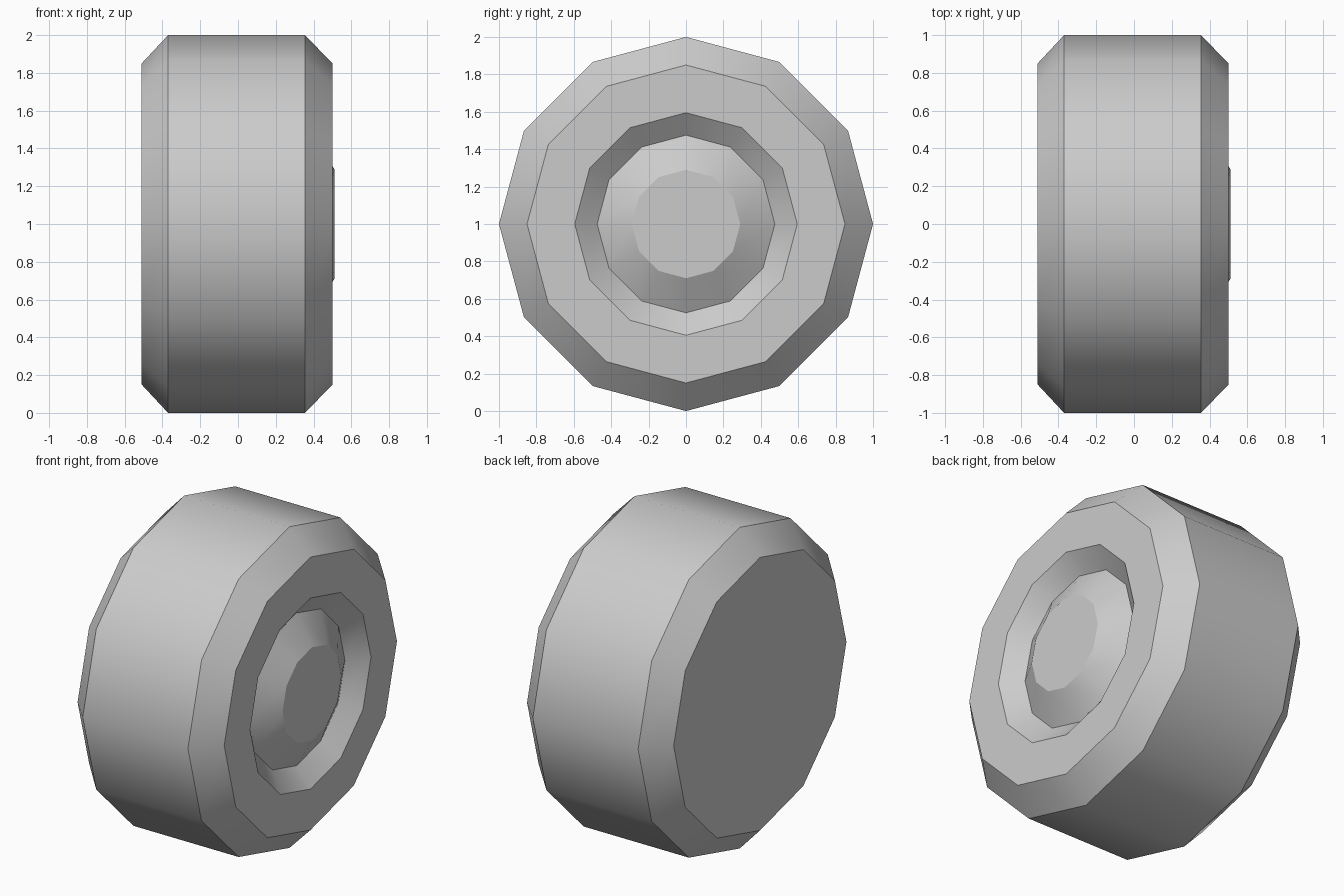
import bpy, bmesh
from math import sin, cos, tau

SIDES = 12

cube = bpy.data.objects.get("Cube")
if cube:
    bpy.data.objects.remove(cube, do_unlink=True)

grey = bpy.data.materials.new("wheel grey")
grey.use_nodes = True
colour = (0.6, 0.6, 0.6, 1)
grey.diffuse_color = colour
grey.node_tree.nodes["Principled BSDF"].inputs["Base Color"].default_value = colour


def lathe(name, profile, cap_start=False, cap_end=False):
    """Turn (x, radius) points around the wheel axle; rings stay crisp, bands are smooth."""
    bm = bmesh.new()
    rings = []
    for x, r in profile:
        angles = [tau * i / SIDES for i in range(SIDES)]
        rings.append([bm.verts.new((x, r * sin(a), r * cos(a))) for a in angles])
    for a, b in zip(rings, rings[1:]):
        for i in range(SIDES):
            j = (i + 1) % SIDES
            bm.faces.new((a[i], a[j], b[j], b[i])).smooth = True
    if cap_start:
        bm.faces.new(rings[0][::-1])
    if cap_end:
        bm.faces.new(rings[-1])
    # Keep each ring edge sharp
    for ring in rings:
        for i in range(SIDES):
            bm.edges.get((ring[i], ring[(i + 1) % SIDES])).smooth = False
    # Profiles run from the back to the front, so the walls face outward
    bm.normal_update()
    if cap_start or cap_end:
        cap = bm.faces[:][-1]
        if cap.normal.x * (1 if cap_end else -1) < 0:
            bmesh.ops.reverse_faces(bm, faces=bm.faces[:])
    mesh = bpy.data.meshes.new(name)
    bm.to_mesh(mesh)
    bm.free()
    mesh.materials.append(grey)
    obj = bpy.data.objects.new(name, mesh)
    obj.location.z = 1
    bpy.context.collection.objects.link(obj)
    return obj


# Tyre: flat back, bevelled tread, front wall and sloped recess
lathe("tyre", [(-0.51, 0.85), (-0.37, 1), (0.355, 1), (0.5, 0.85),
               (0.5, 0.595), (0.404, 0.475)], cap_start=True)

# Hub: shallow cone rising out of the recess to a flat cap
lathe("hub", [(0.404, 0.475), (0.51, 0.29)], cap_end=True)
